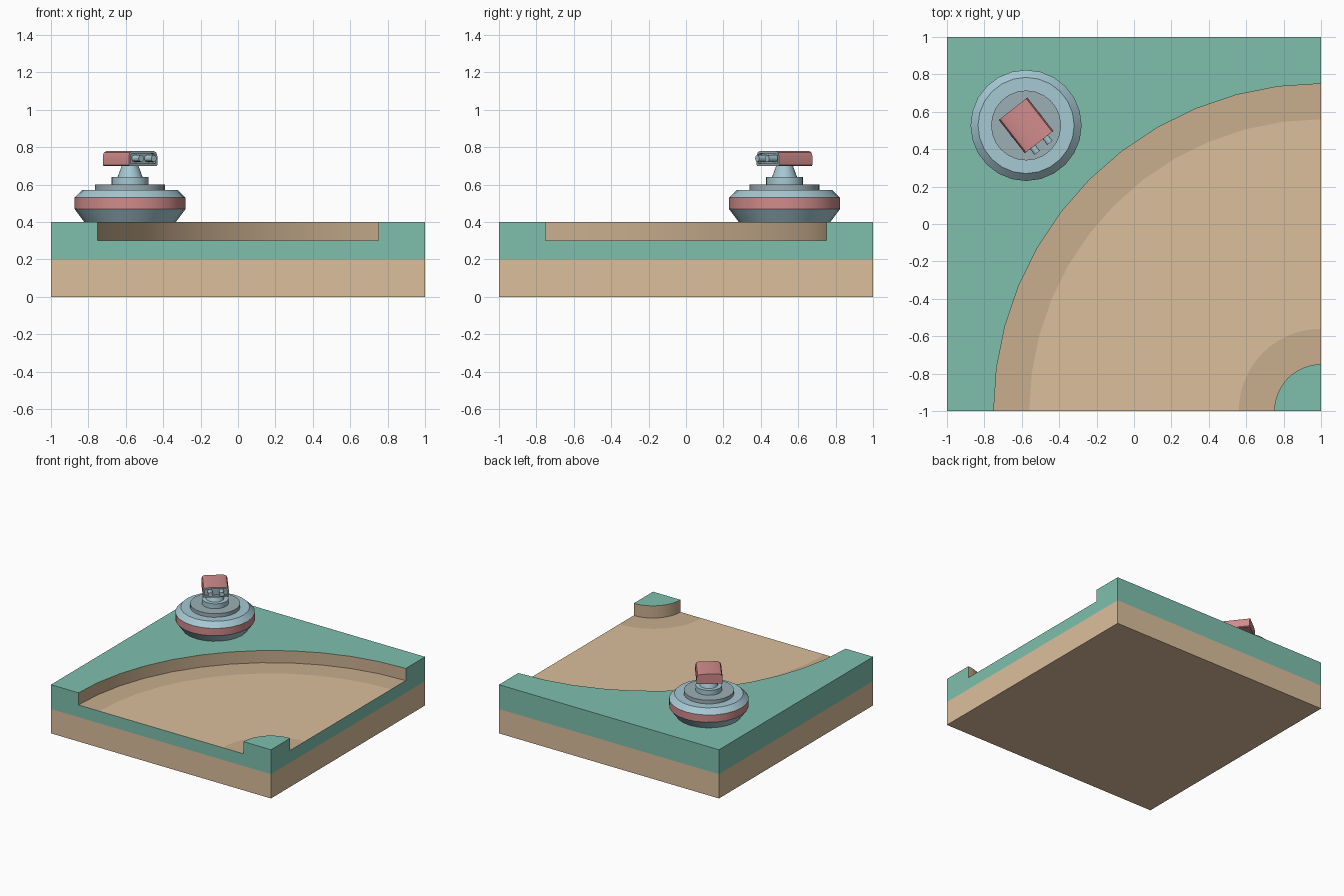
import bpy, bmesh, math
from mathutils import Matrix, Vector

if "Cube" in bpy.data.objects:
    bpy.data.objects.remove(bpy.data.objects["Cube"])

def mat(name, r, g, b):
    m = bpy.data.materials.new(name)
    m.diffuse_color = (r, g, b, 1)
    m.use_nodes = True
    m.node_tree.nodes["Principled BSDF"].inputs["Base Color"].default_value = m.diffuse_color
    return m

dirt = mat("dirt", 0.71, 0.52, 0.33)
dirt_dark = mat("dirt_dark", 0.58, 0.42, 0.27)
green = mat("turf_green", 0.21, 0.53, 0.42)
blue = mat("pale_blue", 0.38, 0.58, 0.65)
grey = mat("blue_grey", 0.33, 0.43, 0.46)
pink = mat("pink", 0.64, 0.26, 0.26)

def finish(name, bm, mats, matrix=Matrix()):
    me = bpy.data.meshes.new(name)
    bm.to_mesh(me)
    bm.free()
    for m in mats:
        me.materials.append(m)
    ob = bpy.data.objects.new(name, me)
    bpy.context.collection.objects.link(ob)
    ob.matrix_world = matrix
    bpy.ops.object.select_all(action='DESELECT')
    ob.select_set(True)
    bpy.context.view_layer.objects.active = ob
    bpy.ops.object.shade_smooth_by_angle(angle=math.radians(25))
    return ob

def slab(name, poly, z0, z1, mats, top=True, bottom=False, wall_mat=lambda i: 0):
    """Walls around a counter-clockwise outline, with optional caps."""
    bm = bmesh.new()
    lo = [bm.verts.new((x, y, z0)) for x, y in poly]
    hi = [bm.verts.new((x, y, z1)) for x, y in poly]
    n = len(poly)
    for i in range(n):
        j = (i + 1) % n
        bm.faces.new((lo[i], lo[j], hi[j], hi[i])).material_index = wall_mat(i)
    if top:
        bmesh.ops.triangulate(bm, faces=[bm.faces.new(hi)])
    if bottom:
        bm.faces.new(lo[::-1])
    return finish(name, bm, mats)

N = 12  # segments in the path's quarter turn

def arc(r, a0=180, a1=90):
    angles = [math.radians(a0 + (a1 - a0) * i / N) for i in range(N + 1)]
    return [(1 + r * math.cos(a), -1 + r * math.sin(a)) for a in angles]

# Ground layers
square = [(-1, -1), (1, -1), (1, 1), (-1, 1)]
slab("dirt_base", square, 0, 0.2, [dirt], top=False, bottom=True)
slab("turf_layer", square, 0.2, 0.3, [green], top=False)

# Raised lawn either side of the curved path; arc walls are dark dirt
slab("outer_lawn", arc(1.75) + [(1, 1), (-1, 1), (-1, -1)], 0.3, 0.4,
     [green, dirt_dark], wall_mat=lambda i: int(i < N))
slab("inner_lawn", [(1, -1)] + arc(0.25, 90, 180), 0.3, 0.4,
     [green, dirt_dark], wall_mat=lambda i: int(1 <= i <= N))

# Path floor with darker borders
bm = bmesh.new()
rows = [[bm.verts.new((x, y, 0.3)) for x, y in arc(r)] for r in (0.25, 0.44, 1.56, 1.75)]
for k, mi in enumerate((1, 0, 1)):
    for i in range(N):
        bm.faces.new((rows[k][i], rows[k + 1][i], rows[k + 1][i + 1], rows[k][i + 1])).material_index = mi
bmesh.ops.recalc_face_normals(bm, faces=bm.faces)
if next(iter(bm.faces)).normal.z < 0:
    bmesh.ops.reverse_faces(bm, faces=bm.faces)
finish("path_floor", bm, [dirt, dirt_dark])

# Turret body, turned from a profile of (radius, height, material of band above)
TURRET = Vector((-0.577, 0.527, 0))
profile = [(0.245, 0.40, 0), (0.297, 0.47, 1), (0.297, 0.53, 0), (0.257, 0.57, 0),
           (0.187, 0.57, 2), (0.187, 0.60, 2), (0.099, 0.60, 0), (0.099, 0.64, 0),
           (0.067, 0.64, 0), (0.045, 0.70, 0)]
bm = bmesh.new()
S = 24
rings = [[bm.verts.new((r * math.cos(2 * math.pi * i / S), r * math.sin(2 * math.pi * i / S), z))
          for i in range(S)] for r, z, _ in profile]
for k in range(len(rings) - 1):
    for i in range(S):
        j = (i + 1) % S
        bm.faces.new((rings[k][i], rings[k][j], rings[k + 1][j], rings[k + 1][i])).material_index = profile[k][2]
bm.faces.new(rings[0][::-1])
bm.faces.new(rings[-1])
finish("turret_body", bm, [blue, pink, grey], Matrix.Translation(TURRET))

# Turret head: rounded section along local x, with a recessed grey front
aim = Matrix.Translation(TURRET + Vector((0, 0, 0.70))) @ Matrix.Rotation(math.radians(-52), 4, 'Z')
half = [(0.092, 0), (0.097, 0.006), (0.097, 0.052), (0.089, 0.072), (0.07, 0.08)]
section = half + [(-y, z) for y, z in reversed(half)]
bm = bmesh.new()
back = [bm.verts.new((-0.113, y, z)) for y, z in section]
front = [bm.verts.new((0.113, y, z)) for y, z in section]
n = len(section)
for i in range(n):
    j = (i + 1) % n
    bm.faces.new((back[i], back[j], front[j], front[i]))
bm.faces.new(back)
face = bm.faces.new(front)
bmesh.ops.recalc_face_normals(bm, faces=bm.faces)
face.material_index = 1
rim = bmesh.ops.inset_region(bm, faces=[face], thickness=0.013)["faces"]
wall = bmesh.ops.inset_region(bm, faces=[face], thickness=0.001, depth=-0.02)["faces"]
for f in rim + wall:
    f.material_index = 1
finish("turret_head", bm, [pink, grey], aim)

# Twin barrels
for side, label in ((-1, "left"), (1, "right")):
    bm = bmesh.new()
    bmesh.ops.create_cone(bm, cap_ends=True, segments=12, radius1=0.018, radius2=0.018, depth=0.06,
                          matrix=Matrix.Translation((0.122, side * 0.043, 0.04))
                          @ Matrix.Rotation(math.pi / 2, 4, 'Y'))
    finish(label + "_barrel", bm, [blue], aim)
